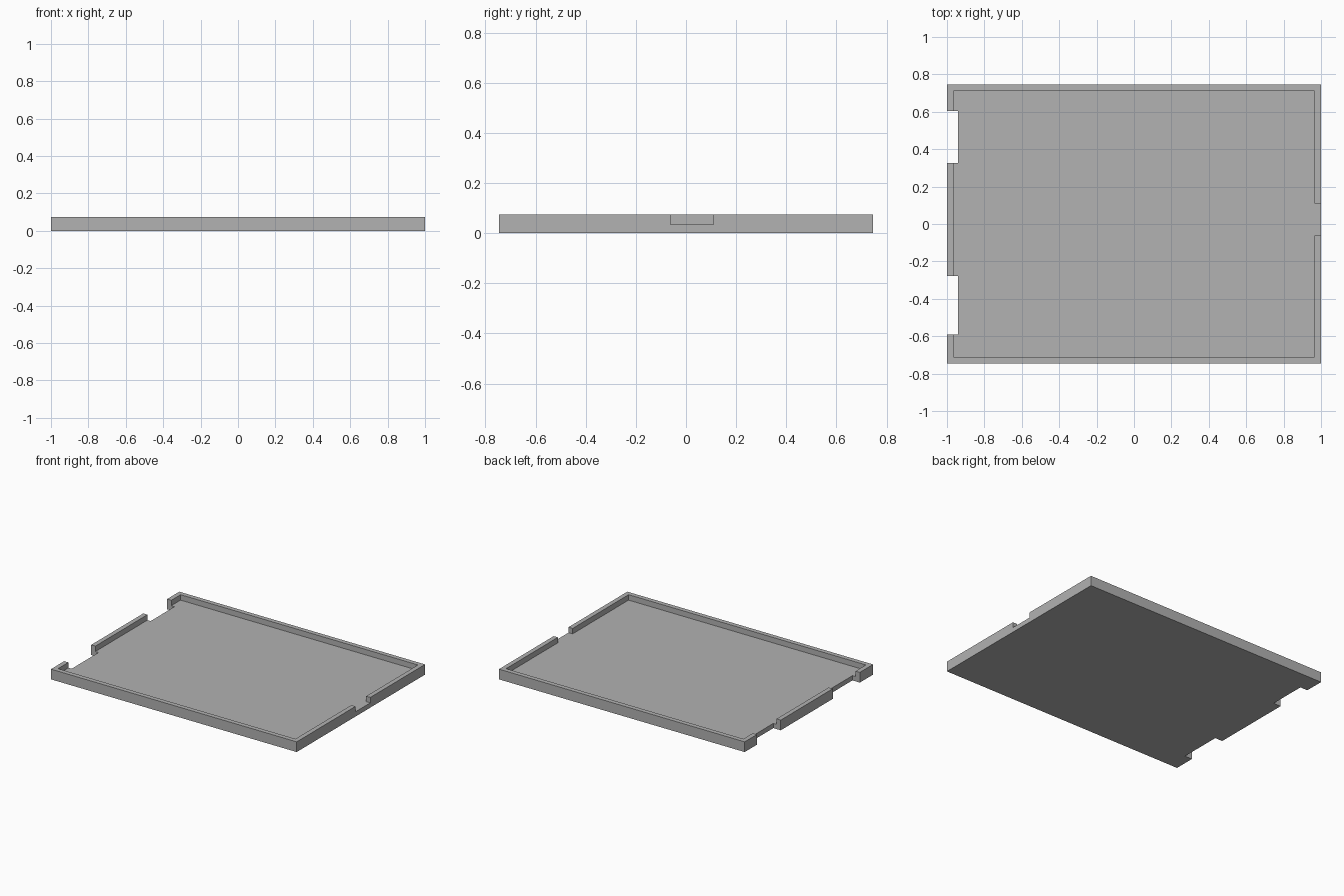
import bpy
import bmesh

if "Cube" in bpy.data.objects:
    bpy.data.objects.remove(bpy.data.objects["Cube"], do_unlink=True)

# Tray dimensions
HALF_X, HALF_Y = 1.0, 0.746
FLOOR, RIM = 0.035, 0.075
WALL, SLOT_DEPTH = 0.034, 0.06
SLOTS = [(-0.592, -0.278), (0.327, 0.604)]   # cut right through, on the -x edge
GAP = (-0.062, 0.11)                         # opening in the +x wall only

inner_x, inner_y = HALF_X - WALL, HALF_Y - WALL


def in_slot(x, y):
    return x < -HALF_X + SLOT_DEPTH and any(a < y < b for a, b in SLOTS)


def in_rim(x, y):
    on_edge = abs(x) > inner_x or abs(y) > inner_y
    return on_edge and not (x > inner_x and GAP[0] < y < GAP[1])


def raise_faces(bm, faces, height):
    """Extrude faces upward and return the new top faces."""
    result = bmesh.ops.extrude_face_region(bm, geom=faces)["geom"]
    verts = [g for g in result if isinstance(g, bmesh.types.BMVert)]
    bmesh.ops.translate(bm, verts=verts, vec=(0, 0, height))
    return [g for g in result if isinstance(g, bmesh.types.BMFace)]


# Plan of the tray, leaving out the two slots
xs = [-HALF_X, -inner_x, -HALF_X + SLOT_DEPTH, inner_x, HALF_X]
ys = sorted([-HALF_Y, -inner_y, inner_y, HALF_Y, *GAP, *SLOTS[0], *SLOTS[1]])
bm = bmesh.new()
for x0, x1 in zip(xs, xs[1:]):
    for y0, y1 in zip(ys, ys[1:]):
        if not in_slot((x0 + x1) / 2, (y0 + y1) / 2):
            corners = [(x0, y0), (x1, y0), (x1, y1), (x0, y1)]
            bm.faces.new([bm.verts.new((x, y, 0)) for x, y in corners])
bmesh.ops.remove_doubles(bm, verts=bm.verts, dist=0.0001)

# Floor slab, then the rim raised from its edge
top = raise_faces(bm, bm.faces[:], FLOOR)
rim = [f for f in top if in_rim(*f.calc_center_median().xy)]
raise_faces(bm, rim, RIM - FLOOR)

bmesh.ops.recalc_face_normals(bm, faces=bm.faces)
bmesh.ops.dissolve_limit(bm, angle_limit=0.01, verts=bm.verts, edges=bm.edges)

mesh = bpy.data.meshes.new("tray")
bm.to_mesh(mesh)
bm.free()
tray = bpy.data.objects.new("tray", mesh)
bpy.context.collection.objects.link(tray)

# Plain grey
grey = bpy.data.materials.new("grey")
grey.use_nodes = True
grey.diffuse_color = (0.445, 0.445, 0.445, 1)
grey.node_tree.nodes["Principled BSDF"].inputs["Base Color"].default_value = grey.diffuse_color
mesh.materials.append(grey)
